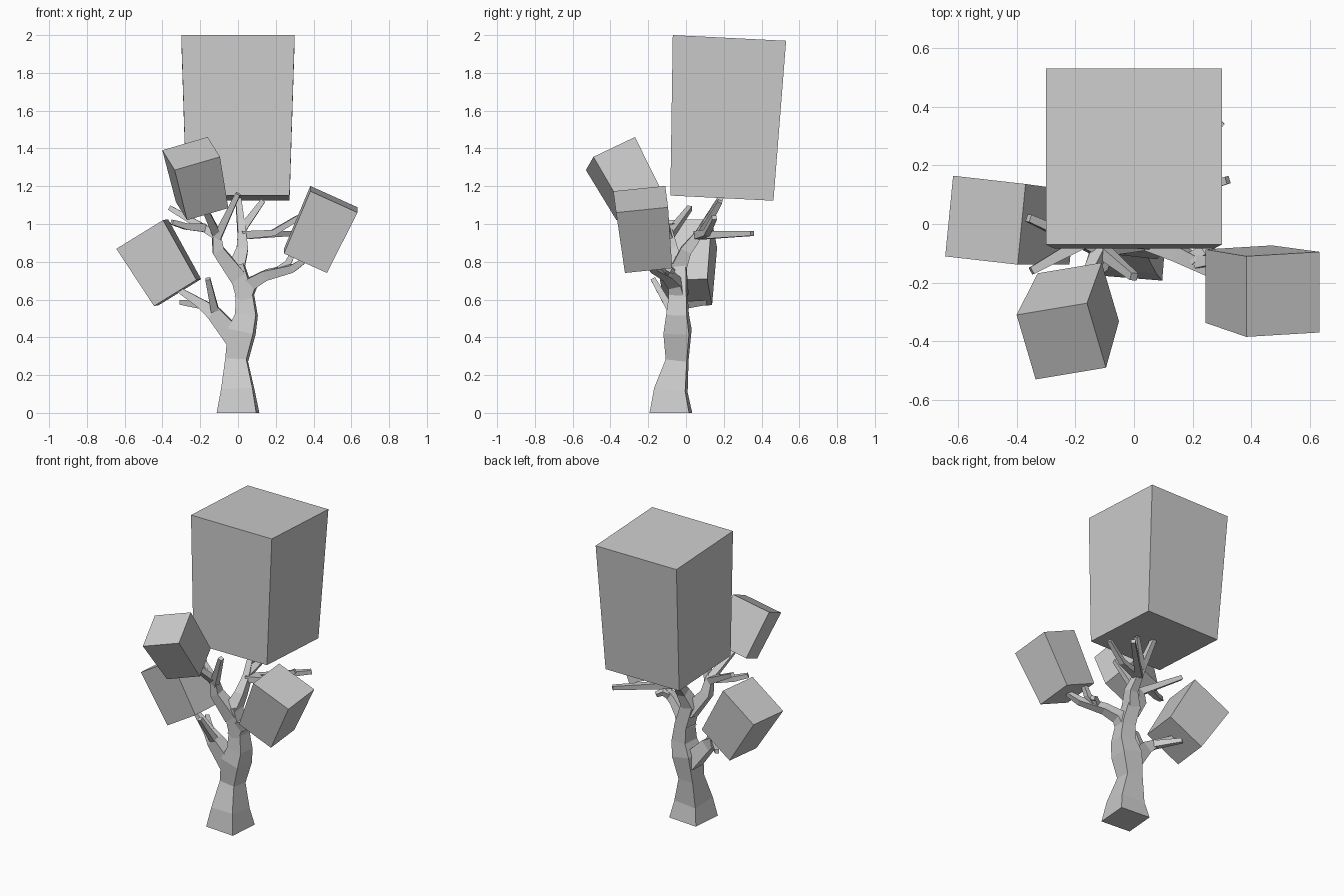
import bpy
from mathutils import Vector

if "Cube" in bpy.data.objects:
    bpy.data.objects.remove(bpy.data.objects["Cube"])


def add_mesh(name, verts, faces):
    me = bpy.data.meshes.new(name)
    me.from_pydata(verts, [], faces)
    ob = bpy.data.objects.new(name, me)
    bpy.context.collection.objects.link(ob)
    return ob


def loft(name, points, radii):
    """Square tube along the points, one half width per point."""
    pts = [Vector(p) for p in points]
    side = Vector((0.08, 1, 0))
    verts, faces = [], []
    for i, p in enumerate(pts):
        t = (pts[min(i + 1, len(pts) - 1)] - pts[max(i - 1, 0)]).normalized()
        if p.z == 0:
            t = Vector((0, 0, 1))
        side = (side - t * side.dot(t)).normalized()
        other = side.cross(t)
        verts += [p + (other * a + side * b) * radii[i]
                  for a, b in ((-1, -1), (1, -1), (1, 1), (-1, 1))]
    last = 4 * (len(pts) - 1)
    for k in range(0, last, 4):
        faces += [(k + j, k + (j + 1) % 4, k + 4 + (j + 1) % 4, k + 4 + j) for j in range(4)]
    faces += [(3, 2, 1, 0), tuple(range(last, last + 4))]
    return add_mesh(name, verts, faces)


def limb(name, start, *points, tip=.014):
    """Limb that thins evenly from the start width to the tip."""
    n = len(points) - 1
    return loft(name, points, [start + (tip - start) * (i / n) ** .8 for i in range(n + 1)])


def twig(name, start, end, sag=0.0):
    """Short limb with one elbow, raised or lowered by sag."""
    a, b = Vector(start), Vector(end)
    elbow = a.lerp(b, .55) + Vector((0, 0, sag))
    return limb(name, .022, a, elbow, b, tip=.013)


def foliage(name, bottom, top, u, v, taper=0.91):
    """Box widening from bottom centre to top centre; u and v are the top edges."""
    u, v = Vector(u), Vector(v)
    verts = [Vector(c) + (u * a + v * b) * s / 2
             for c, s in ((bottom, taper), (top, 1))
             for a, b in ((-1, -1), (1, -1), (1, 1), (-1, 1))]
    faces = [(3, 2, 1, 0), (4, 5, 6, 7)]
    faces += [(j, (j + 1) % 4, (j + 1) % 4 + 4, j + 4) for j in range(4)]
    return add_mesh(name, verts, faces)


# Leaf blocks
foliage("crown_foliage", (0, .19, 1.137), (0, .23, 1.985), (.6, 0, 0), (0, .6, -.03))
foliage("front_foliage", (-.19, -.25, 1.10), (-.248, -.40, 1.373), (.24, .04, .07), (-.065, .22, .105))
foliage("right_foliage", (.357, -.205, .805), (.508, -.24, 1.131), (.25, .015, -.113), (0, .275, .028))
foliage("left_foliage", (-.32, 0, .637), (-.507, .013, .947), (.247, -.028, .152), (.027, .275, .005))

# Trunk and main limbs
loft("trunk", [(0, -.08, 0), (0, -.08, .12), (-.007, -.047, .28), (.02, -.045, .43),
               (.045, -.045, .52), (.035, -.04, .63), (-.01, -.04, .78)],
     [.105, .083, .056, .068, .055, .045, .042])
limb("crown_limb", .042, (-.01, -.04, .76), (.022, 0, .86), (.02, .07, .95), (0, .19, 1.15))
limb("left_limb", .055, (-.01, -.045, .39), (-.13, -.06, .53), (-.19, -.04, .575), (-.31, 0, .65))
limb("right_limb", .044, (.025, -.045, .6), (.07, -.06, .685), (.15, -.1, .73),
     (.29, -.17, .765), (.355, -.205, .81))
limb("front_limb", .044, (0, -.045, .72), (-.105, -.075, .86), (-.115, -.09, .95), (-.19, -.25, 1.11))

# Twigs
twig("left_twig_up", (-.115, -.06, .51), (-.16, -.175, .71))
twig("left_twig_back", (-.18, -.04, .57), (-.3, .1, .585))
twig("right_twig_up", (.22, -.13, .755), (.3, -.12, .86), -.02)
twig("right_twig", (.2, -.12, .745), (.27, -.07, .75), .02)
twig("front_twig_middle", (-.11, -.09, .93), (0, -.18, 1.16))
twig("front_twig_outer", (-.115, -.09, .94), (-.36, .02, 1.085))
twig("front_twig_low", (-.18, -.065, .98), (-.35, -.16, 1.01), -.01)
twig("crown_twig_right", (.02, .06, .94), (.32, .15, 1.035), -.04)
twig("crown_twig_back", (.02, .07, .94), (.3, .35, .95))
twig("crown_twig_top", (.02, .09, .97), (.13, .18, 1.12))
